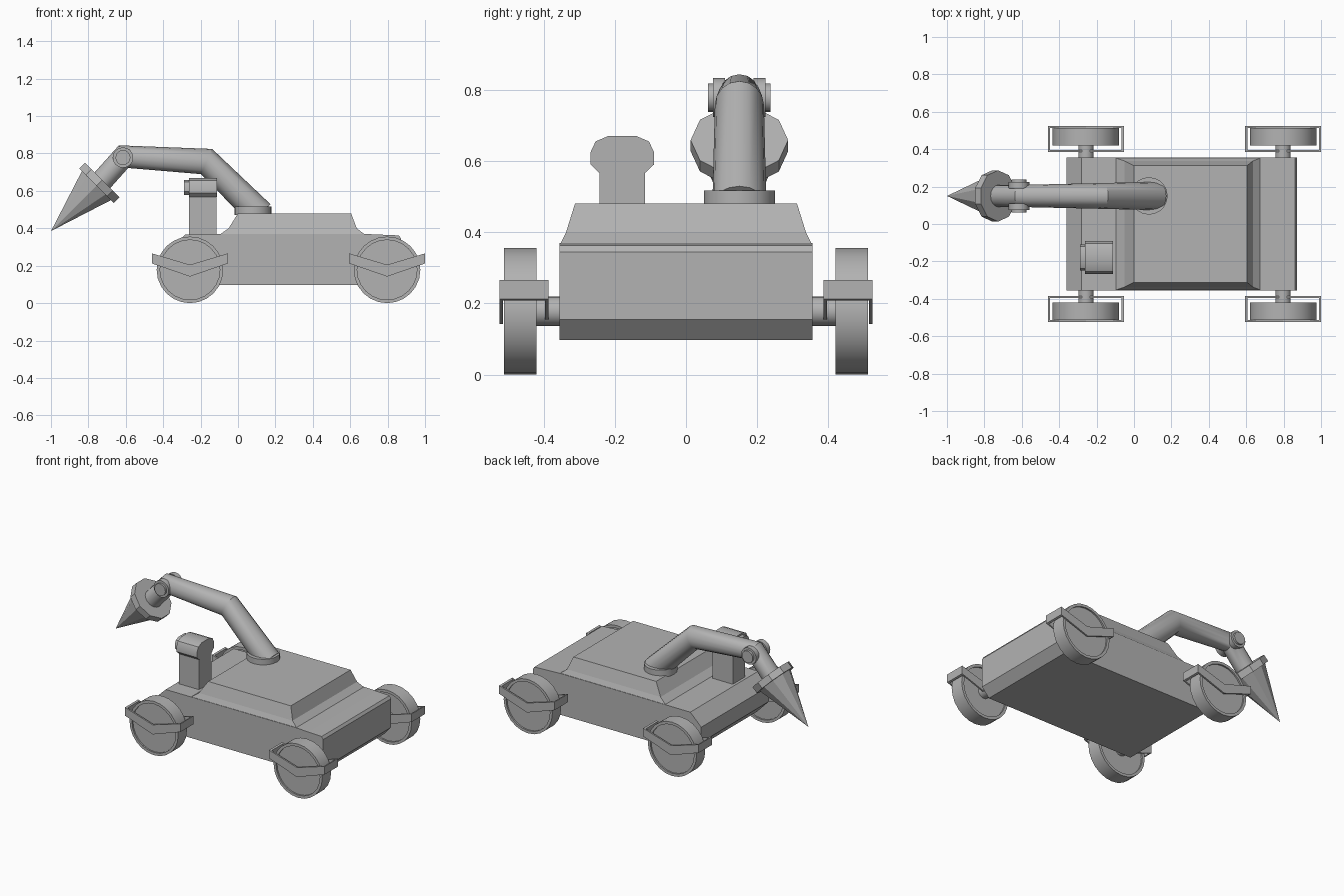
import bpy, bmesh, math
from mathutils import Vector

if "Cube" in bpy.data.objects:
    bpy.data.objects.remove(bpy.data.objects["Cube"])

grey = bpy.data.materials.new("plain grey")
grey.diffuse_color = (0.45, 0.45, 0.45, 1)
grey.use_nodes = True
grey.node_tree.nodes["Principled BSDF"].inputs["Base Color"].default_value = grey.diffuse_color


def finish(name, bm, smooth=True):
    bmesh.ops.remove_doubles(bm, verts=bm.verts, dist=1e-5)
    bmesh.ops.recalc_face_normals(bm, faces=bm.faces)
    me = bpy.data.meshes.new(name)
    bm.to_mesh(me)
    bm.free()
    me.materials.append(grey)
    ob = bpy.data.objects.new(name, me)
    bpy.context.collection.objects.link(ob)
    if smooth:
        bpy.ops.object.select_all(action='DESELECT')
        ob.select_set(True)
        bpy.context.view_layer.objects.active = ob
        bpy.ops.object.shade_smooth_by_angle(angle=math.radians(30))
    return ob


def bridge(bm, rings):
    """Skin a list of equal rings of points and cap both ends."""
    rows = [[bm.verts.new(p) for p in ring] for ring in rings]
    n = len(rows[0])
    for a, b in zip(rows, rows[1:]):
        for i in range(n):
            j = (i + 1) % n
            bm.faces.new((a[i], a[j], b[j], b[i]))
    bm.faces.new(rows[0])
    bm.faces.new(rows[-1])


def prism(bm, poly, lo, hi, axis='y'):
    """Extrude an xz outline along y, or a yz outline along x."""
    if axis == 'y':
        rings = [[(u, t, v) for u, v in poly] for t in (lo, hi)]
    else:
        rings = [[(t, u, v) for u, v in poly] for t in (lo, hi)]
    bridge(bm, rings)


def lathe(bm, profile, origin, axis, sides):
    """Turn (distance, radius) pairs around an axis."""
    axis = Vector(axis).normalized()
    side = Vector((0, 1, 0)) if abs(axis.y) < 0.9 else Vector((1, 0, 0))
    other = axis.cross(side)
    rings = []
    for d, r in profile:
        r = max(r, 1e-4)
        rings.append([Vector(origin) + axis * d + r * (
            side * math.cos(2 * math.pi * i / sides) + other * math.sin(2 * math.pi * i / sides))
            for i in range(sides)])
    bridge(bm, rings)


def mitred_tube(bm, pts, radii, y, sides):
    """Round tube following an xz path with mitred bends."""
    pts = [Vector((x, y, z)) for x, z in pts]
    rings = []
    for i, (p, r) in enumerate(zip(pts, radii)):
        a = (pts[i] - pts[i - 1]).normalized() if i else (pts[1] - pts[0]).normalized()
        b = (pts[i + 1] - pts[i]).normalized() if i < len(pts) - 1 else a
        t = (a + b).normalized()
        n = t.cross(Vector((0, 1, 0))) / t.dot(a)
        rings.append([p + r * (Vector((0, 1, 0)) * math.cos(2 * math.pi * k / sides)
                               + n * math.sin(2 * math.pi * k / sides)) for k in range(sides)])
    bridge(bm, rings)


# Hull: side outline extruded across the width
bm = bmesh.new()
prism(bm, [(-0.28, 0.368), (0.67, 0.37), (0.86, 0.362), (0.872, 0.345), (0.872, 0.155),
           (0.82, 0.097), (-0.27, 0.097), (-0.36, 0.19), (-0.36, 0.29)], -0.355, 0.355)
finish("hull", bm)

# Raised deck with a flared foot
bm = bmesh.new()
bridge(bm, [[(x0, -h, z), (x1, -h, z), (x1, h, z), (x0, h, z)] for x0, x1, h, z in
            ((-0.10, 0.68, 0.354, 0.365), (-0.05, 0.635, 0.337, 0.40), (0.0, 0.605, 0.312, 0.48))])
finish("raised_deck", bm, smooth=False)

# Wheels, axles and V-shaped guard frames
guard = [(-0.203, 0.266), (0, 0.205), (0.203, 0.266), (0.203, 0.212), (0, 0.142), (-0.203, 0.212)]
for end, x in (("front", -0.257), ("rear", 0.797)):
    for side, s in (("left", -1), ("right", 1)):
        bm = bmesh.new()
        lathe(bm, [(0.43, 0), (0.43, 0.16), (0.42, 0.16), (0.42, 0.178), (0.512, 0.178),
                   (0.512, 0.16), (0.502, 0.16), (0.502, 0)], (x, 0, 0.178), (0, s, 0), 24)
        finish(f"{end}_{side}_wheel", bm)

        bm = bmesh.new()
        lathe(bm, [(0.33, 0.041), (0.44, 0.041)], (x, 0, 0.178), (0, s, 0), 16)
        finish(f"{end}_{side}_axle", bm)

        bm = bmesh.new()
        outline = [(x + u, v) for u, v in guard]
        prism(bm, outline, s * 0.386, s * 0.396)
        prism(bm, outline, s * 0.514, s * 0.524)
        for e in (-1, 1):
            plate = [(x + e * 0.203, 0.266), (x + e * 0.203, 0.212),
                     (x + e * 0.191, 0.208), (x + e * 0.191, 0.262)]
            prism(bm, plate, s * 0.396, s * 0.514)
        finish(f"{end}_{side}_wheel_guard", bm, smooth=False)

# Sensor mast, head and lens
bm = bmesh.new()
prism(bm, [(-0.243, 0.36), (-0.115, 0.36), (-0.115, 0.60), (-0.243, 0.60)], -0.262, -0.115, 'x')
finish("sensor_mast", bm, smooth=False)

half = [(0.04, 0.67), (0.075, 0.655), (0.089, 0.625), (0.089, 0.59), (0.065, 0.567)]
head = half + [(-u, v) for u, v in reversed(half)]
for name, k, x0, x1 in (("sensor_head", 1.0, -0.262, -0.112), ("sensor_lens", 0.78, -0.288, -0.26)):
    bm = bmesh.new()
    prism(bm, [(-0.179 + u * k, 0.622 + (v - 0.622) * k) for u, v in head], x0, x1, 'x')
    finish(name, bm)

# Arm: turntable, bent tube, elbow caps
Y = 0.15
bm = bmesh.new()
lathe(bm, [(0.47, 0.1), (0.517, 0.1)], (0.08, Y, 0), (0, 0, 1), 20)
finish("arm_turntable", bm)

bm = bmesh.new()
mitred_tube(bm, [(0.12, 0.475), (-0.168, 0.757), (-0.612, 0.783), (-0.74, 0.64)],
            [0.076, 0.069, 0.059, 0.059], Y, 16)
finish("arm_tube", bm)

for side, s in (("left", -1), ("right", 1)):
    bm = bmesh.new()
    lathe(bm, [(0.04, 0.055), (0.074, 0.055), (0.074, 0.04), (0.088, 0.04)],
          (-0.615, Y, 0.778), (0, s, 0), 16)
    finish(f"{side}_elbow_cap", bm)

# Drill: collar and pointed cone
bm = bmesh.new()
lathe(bm, [(-0.022, 0.137), (0.022, 0.137), (0.022, 0.115), (0.364, 0)],
      (-0.742, Y, 0.643), (-1, 0, -1), 10)
finish("drill", bm)
